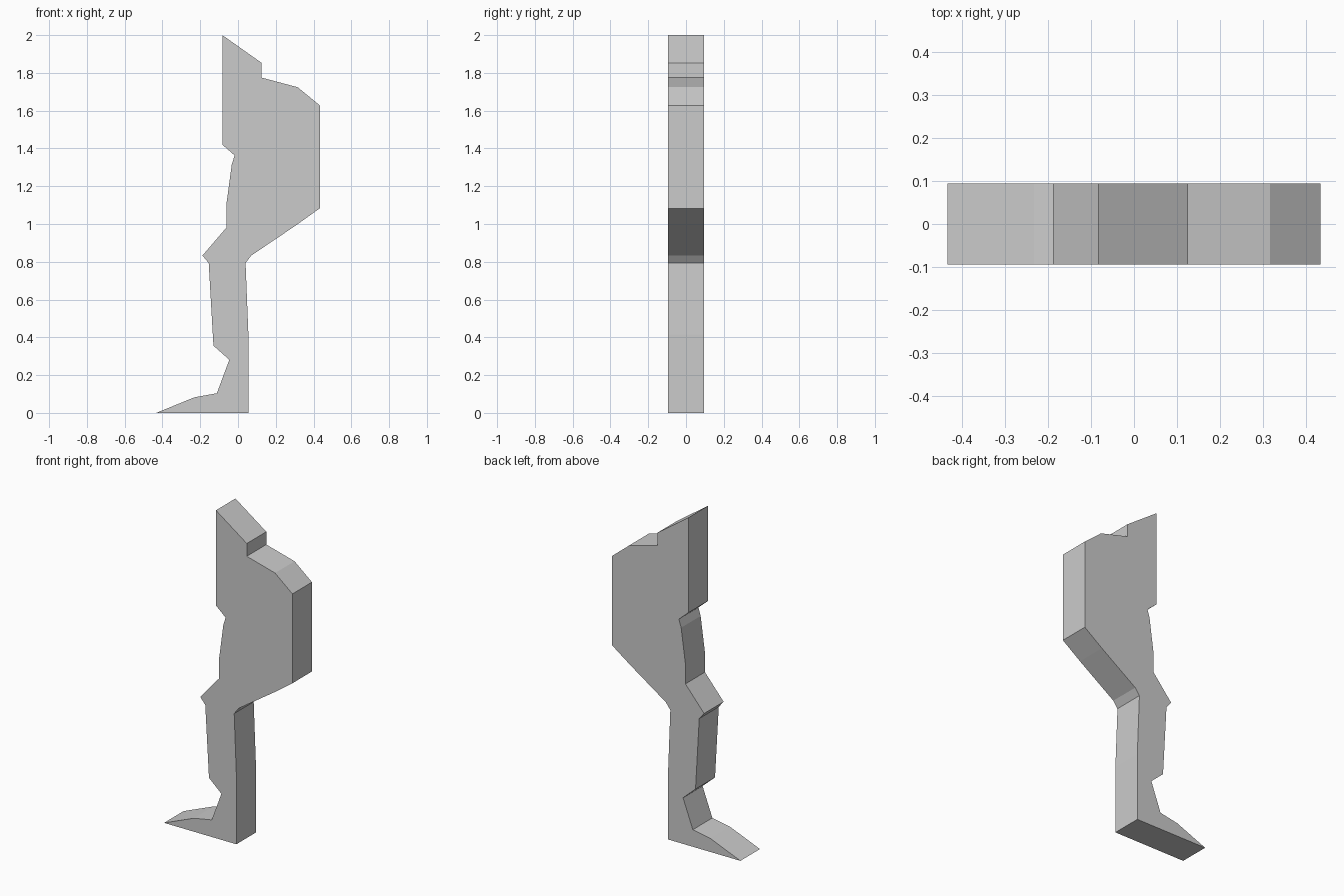
import bpy, bmesh

if "Cube" in bpy.data.objects:
    bpy.data.objects.remove(bpy.data.objects["Cube"])

HALF_DEPTH = 0.094

# Side outline of the leg panel (x, z), clockwise from the top tip
OUTLINE = [
    (-0.083, 2.0), (0.125, 1.853), (0.125, 1.775), (0.316, 1.724),      # hip
    (0.433, 1.628), (0.433, 1.083), (0.31, 0.995), (0.07, 0.833),       # thigh back
    (0.04, 0.793), (0.055, 0.414), (0.055, 0.0),                        # calf, heel
    (-0.433, 0.0), (-0.232, 0.082), (-0.112, 0.104),                    # foot
    (-0.046, 0.281), (-0.13, 0.356), (-0.155, 0.793), (-0.188, 0.833),  # shin, knee
    (-0.062, 0.98), (-0.062, 1.10), (-0.033, 1.315), (-0.018, 1.363),   # thigh front
    (-0.083, 1.42),
]


def extruded_profile(name, outline, half_depth):
    """Flat outline in the xz plane, extruded along y into a solid."""
    bm = bmesh.new()
    face = bm.faces.new([bm.verts.new((x, -half_depth, z)) for x, z in outline])
    result = bmesh.ops.extrude_face_region(bm, geom=[face], use_keep_orig=True)
    moved = [v for v in result["geom"] if isinstance(v, bmesh.types.BMVert)]
    bmesh.ops.translate(bm, verts=moved, vec=(0, 2 * half_depth, 0))
    # Triangulate the concave caps so they fill cleanly
    bmesh.ops.triangulate(bm, faces=[f for f in bm.faces if len(f.verts) > 4])
    bmesh.ops.recalc_face_normals(bm, faces=bm.faces)
    mesh = bpy.data.meshes.new(name)
    bm.to_mesh(mesh)
    bm.free()
    obj = bpy.data.objects.new(name, mesh)
    bpy.context.collection.objects.link(obj)
    return obj


# Leg panel
extruded_profile("leg_panel", OUTLINE, HALF_DEPTH)
